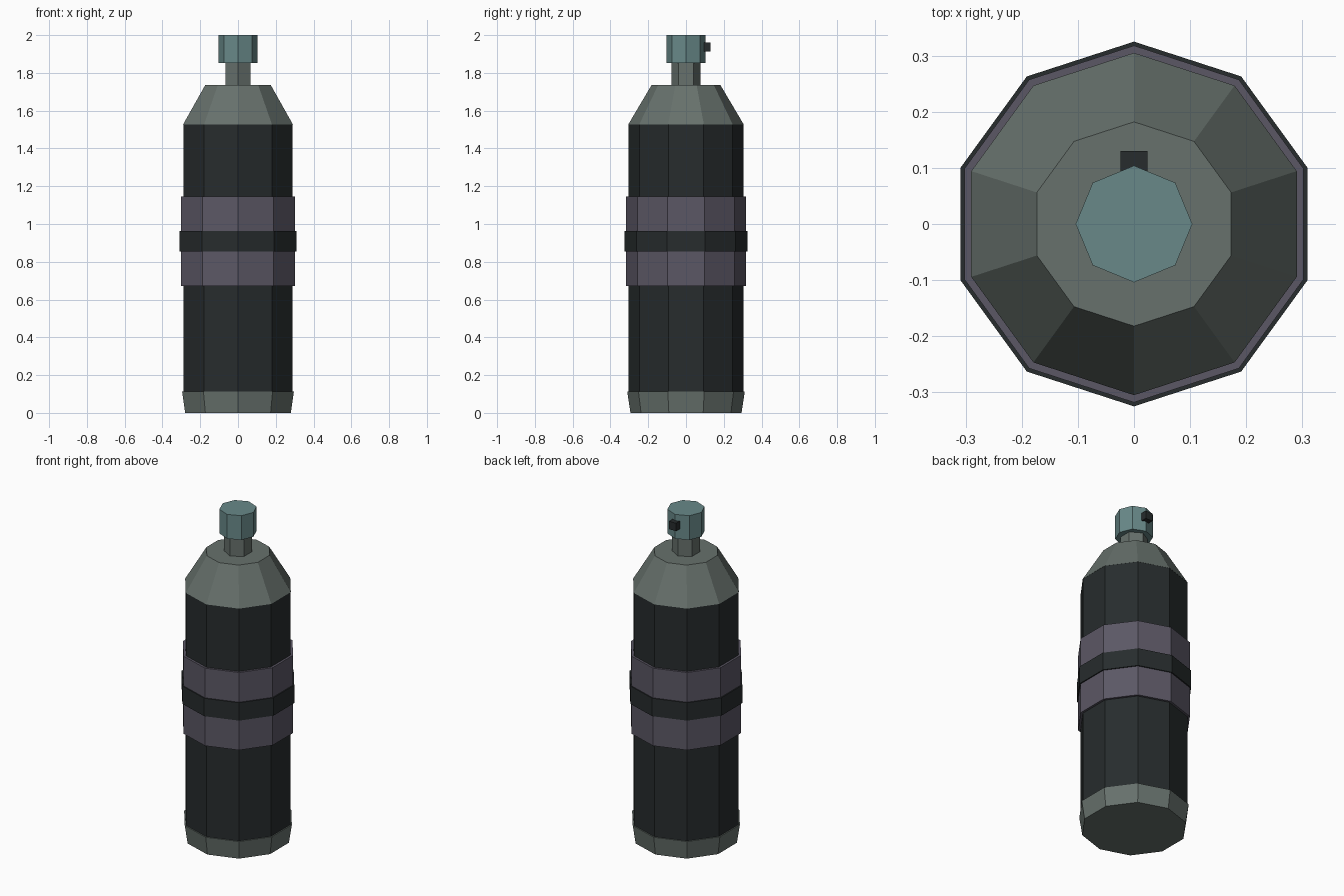
import bpy, bmesh, math
from mathutils import Matrix

if "Cube" in bpy.data.objects:
    bpy.data.objects.remove(bpy.data.objects["Cube"])


def material(name, rgb):
    m = bpy.data.materials.new(name)
    m.diffuse_color = (*rgb, 1)
    m.use_nodes = True
    m.node_tree.nodes["Principled BSDF"].inputs["Base Color"].default_value = m.diffuse_color
    return m


dark = material("dark", (0.02, 0.025, 0.026))
grey = material("grey_green", (0.135, 0.165, 0.15))
purple = material("purple_grey", (0.105, 0.096, 0.13))
teal = material("teal", (0.14, 0.25, 0.25))


def finish(bm, name, mat):
    bmesh.ops.recalc_face_normals(bm, faces=bm.faces)
    me = bpy.data.meshes.new(name)
    bm.to_mesh(me)
    bm.free()
    me.materials.append(mat)
    ob = bpy.data.objects.new(name, me)
    bpy.context.collection.objects.link(ob)
    return ob


def lathe(name, profile, sides, mat, ring=False):
    """Turn (radius, z) points around z, one corner on +y; ring closes the profile, else ends get caps."""
    bm = bmesh.new()
    loops = []
    for r, z in profile:
        angles = [math.pi / 2 + 2 * math.pi * i / sides for i in range(sides)]
        loops.append([bm.verts.new((r * math.cos(a), r * math.sin(a), z)) for a in angles])
    pairs = list(zip(loops, loops[1:]))
    if ring:
        pairs.append((loops[-1], loops[0]))
    else:
        bm.faces.new(loops[0])
        bm.faces.new(loops[-1])
    for a, b in pairs:
        for i in range(sides):
            j = (i + 1) % sides
            bm.faces.new((a[i], a[j], b[j], b[i]))
    return finish(bm, name, mat)


def band(name, r, z0, z1, mat):
    inner = 0.30
    return lathe(name, [(inner, z0), (r, z0), (r, z1), (inner, z1)], 10, mat, ring=True)


# Tank: flared foot, dark cylinder, tapered shoulder
lathe("foot", [(0.294, 0), (0.311, 0.112)], 10, grey)
lathe("tank_body", [(0.304, 0.112), (0.304, 1.528)], 10, dark)
lathe("shoulder", [(0.305, 1.528), (0.182, 1.736)], 10, grey)

# Bands around the middle
band("wide_band", 0.318, 0.672, 1.145, purple)
band("narrow_band", 0.325, 0.855, 0.964, dark)

# Valve: hexagonal neck, octagonal cap, small outlet at the back
lathe("neck", [(0.077, 1.736), (0.077, 1.852)], 6, grey)
lathe("valve_cap", [(0.104, 1.852), (0.104, 2.0)], 8, teal)
bm = bmesh.new()
bmesh.ops.create_cube(bm, size=1, matrix=Matrix.Translation((0, 0.105, 1.938))
                      @ Matrix.Diagonal((0.048, 0.05, 0.048, 1)))
finish(bm, "valve_outlet", dark)
